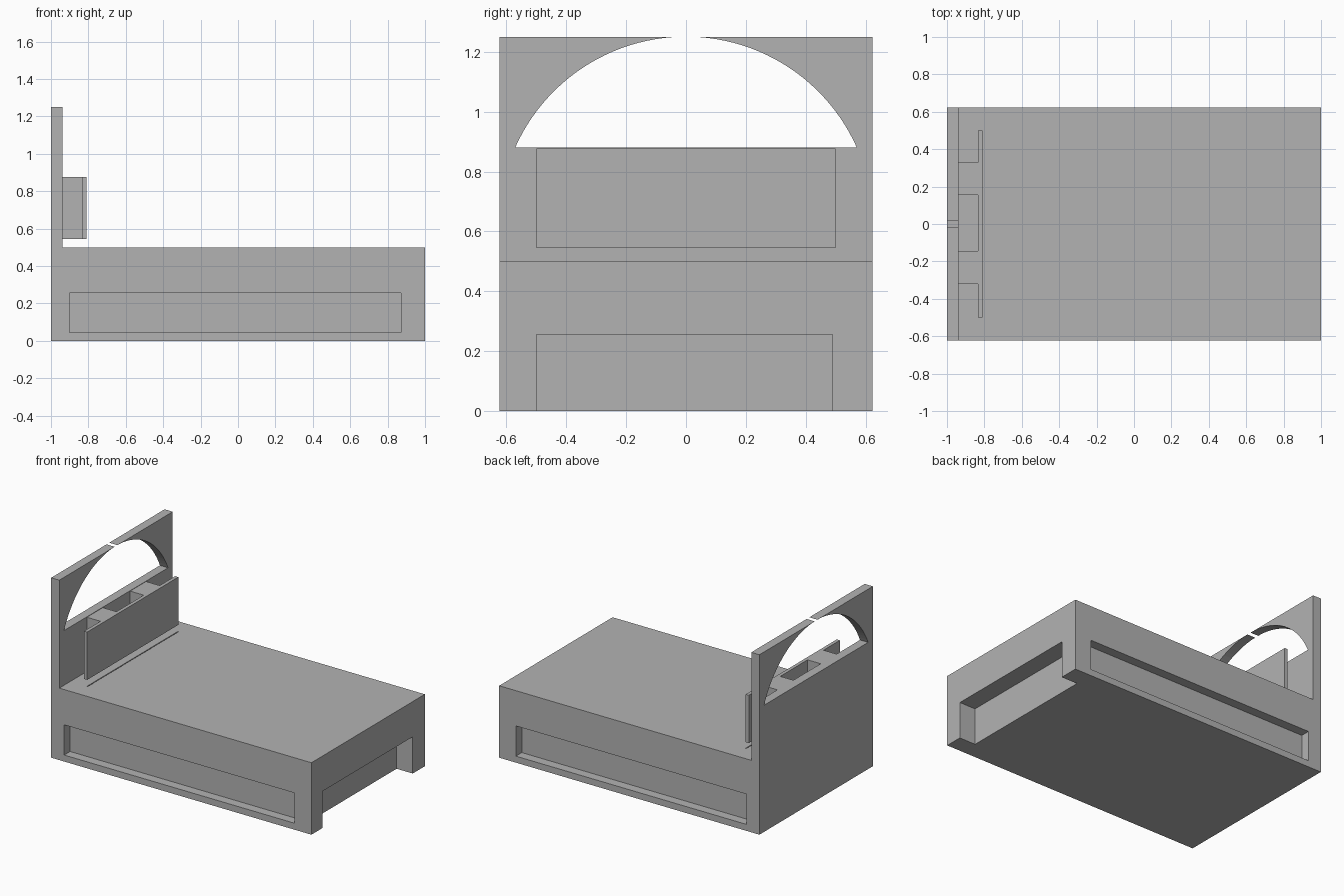
import bpy, bmesh, math

if "Cube" in bpy.data.objects:
    bpy.data.objects.remove(bpy.data.objects["Cube"], do_unlink=True)

HALF_Y = 0.6225      # half the bed width
BASE_TOP = 0.5       # height of the bed surface
BOARD_X = -0.9375    # front face of the headboard

# Single plain grey finish
grey = bpy.data.materials.new("plain grey")
grey.use_nodes = True
colour = (0.45, 0.45, 0.45, 1)
grey.diffuse_color = colour
grey.node_tree.nodes["Principled BSDF"].inputs["Base Color"].default_value = colour


def prism(name, outline, x0, x1):
    """Extrude a (y, z) outline from x0 to x1."""
    bm = bmesh.new()
    face = bm.faces.new([bm.verts.new((x0, y, z)) for y, z in outline])
    ext = bmesh.ops.extrude_face_region(bm, geom=[face])
    verts = [v for v in ext["geom"] if isinstance(v, bmesh.types.BMVert)]
    bmesh.ops.translate(bm, verts=verts, vec=(x1 - x0, 0, 0))
    bmesh.ops.recalc_face_normals(bm, faces=bm.faces)
    mesh = bpy.data.meshes.new(name)
    bm.to_mesh(mesh)
    bm.free()
    mesh.materials.append(grey)
    obj = bpy.data.objects.new(name, mesh)
    bpy.context.collection.objects.link(obj)
    return obj


def box(name, x, y, z):
    """Box from (low, high) pairs."""
    return prism(name, [(y[0], z[0]), (y[1], z[0]), (y[1], z[1]), (y[0], z[1])], *x)


def cut(target, cutter):
    """Subtract the cutter, then discard it."""
    mod = target.modifiers.new("cut", "BOOLEAN")
    mod.operation = "DIFFERENCE"
    mod.solver = "EXACT"
    mod.object = cutter
    bpy.context.view_layer.objects.active = target
    bpy.ops.object.modifier_apply(modifier=mod.name)
    bpy.data.objects.remove(cutter, do_unlink=True)


# Bed base with a long recess in each side
base = box("bed_base", (-1, 1), (-HALF_Y, HALF_Y), (0, BASE_TOP))
for side in (-1, 1):
    span = sorted((side * (HALF_Y - 0.065), side * (HALF_Y + 0.1)))
    cut(base, box("side_recess_cutter", (-0.9, 0.872), span, (0.045, 0.255)))

# Foot recess, open to the floor
cut(base, box("foot_recess_cutter", (0.876, 1.1), (-0.5, 0.49), (-0.1, 0.255)))

# Fine groove in the bed surface below the shelf panel
cut(base, box("groove_cutter", (-0.811, -0.805), (-0.5, 0.5), (0.495, 0.6)))

# Headboard with an arched opening that just breaks through the top edge
TOP, SILL, RADIUS, CENTRE = 1.25, 0.88, 0.625, 0.626
start = math.asin(0.015 / RADIUS)
end = math.acos((SILL - CENTRE) / RADIUS)
STEPS = 24
arc = [(0.015, TOP)]
for i in range(1, STEPS + 1):
    a = start + (end - start) * i / STEPS
    arc.append((RADIUS * math.sin(a), CENTRE + RADIUS * math.cos(a)))
right_half = [(HALF_Y, BASE_TOP), (HALF_Y, TOP)] + arc
left_half = [(-y, z) for y, z in reversed(right_half)]
prism("headboard", right_half + left_half, -1, BOARD_X)

# Shelf panel in front of the headboard, held by two blocks
PANEL_Z = (0.545, 0.877)
box("shelf_panel", (-0.833, -0.809), (-0.5, 0.5), PANEL_Z)
for name, y in (("left_block", (0.155, 0.33)), ("right_block", (-0.32, -0.145))):
    box(name, (BOARD_X, -0.833), y, PANEL_Z)
